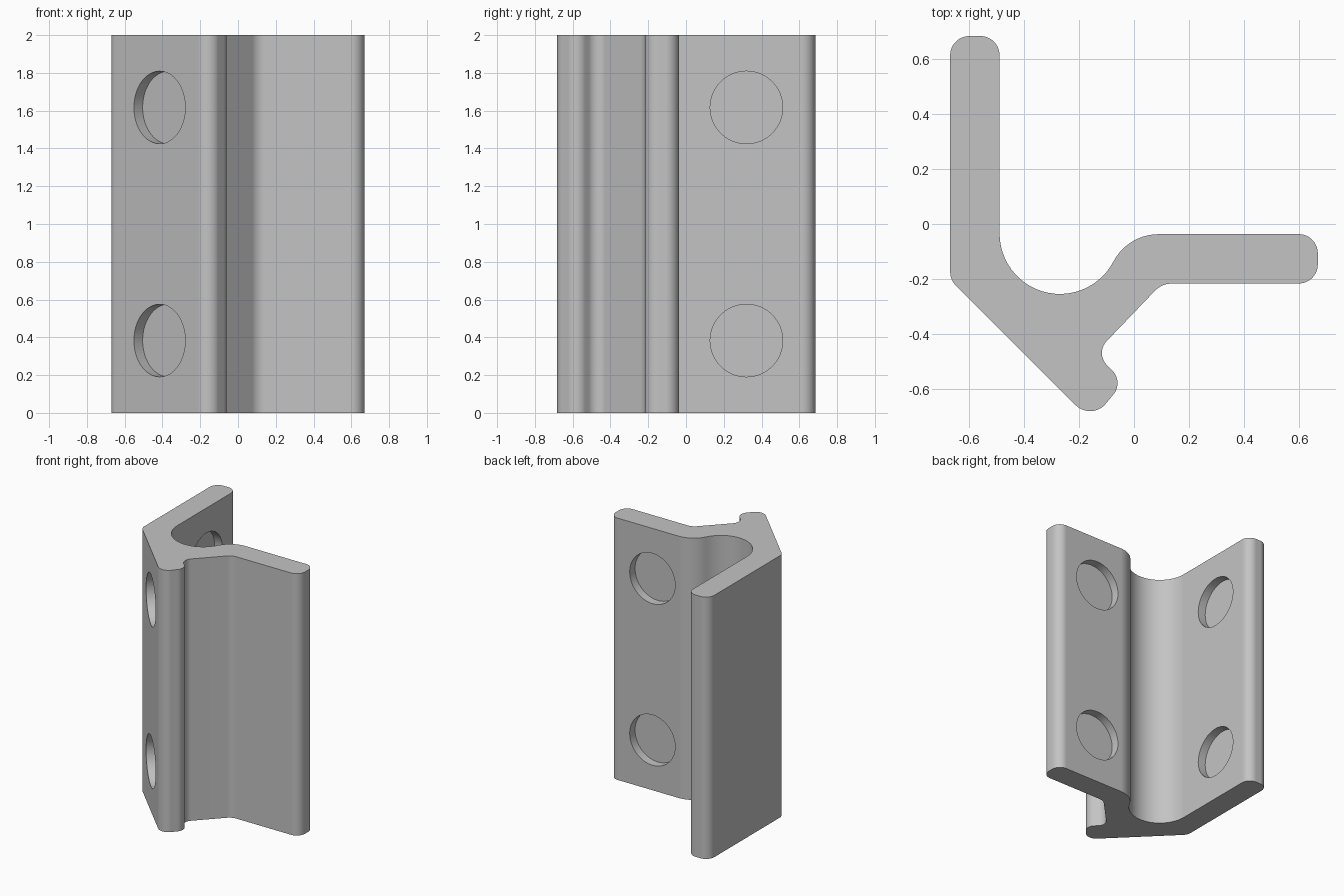
import bpy, bmesh
from math import cos, sin, radians
from mathutils import Vector

default = bpy.data.objects.get("Cube")
if default:
    bpy.data.objects.remove(default, do_unlink=True)

HEIGHT = 2.0
HOLE_R, HOLE_DEPTH = 0.192, 0.065

grey = bpy.data.materials.new("plain grey")
grey.use_nodes = True
colour = (0.55, 0.55, 0.55, 1)
grey.diffuse_color = colour
grey.node_tree.nodes["Principled BSDF"].inputs["Base Color"].default_value = colour


def arc(cx, cy, r, start, end):
    """Points on an arc, about one every six degrees."""
    n = max(4, round(abs(end - start) / 6))
    angles = [radians(start + (end - start) * i / n) for i in range(n + 1)]
    return [(cx + r * cos(a), cy + r * sin(a)) for a in angles]


# Cross-section, traced clockwise along the inner side and back along the outer side
outline = (
    arc(-0.60, 0.615, 0.07, 180, 90)          # end of the rear flange
    + arc(-0.56, 0.615, 0.07, 90, 0)
    + arc(-0.27, -0.035, 0.22, 180, 332.4)    # inner channel
    + arc(0.09, -0.223, 0.186, 152.4, 90)     # shoulder into the side flange
    + arc(0.60, -0.107, 0.07, 90, 0)          # end of the side flange
    + arc(0.60, -0.147, 0.07, 0, -90)
    + arc(0.138, -0.302, 0.085, 90, 135)      # outer inside corner
    + arc(-0.055, -0.47, 0.062, 135, 225)     # notch
    + arc(-0.125, -0.58, 0.065, 45, -45)      # rounded lip
    + arc(-0.16, -0.607, 0.075, -45, -135)
    + arc(-0.598, -0.174, 0.072, 225, 180)    # outer corner
)

# Extruded body
bm = bmesh.new()
base = bm.faces.new([bm.verts.new((x, y, 0)) for x, y in outline])
top = bmesh.ops.extrude_face_region(bm, geom=[base])["geom"]
bmesh.ops.translate(bm, vec=(0, 0, HEIGHT),
                    verts=[v for v in top if isinstance(v, bmesh.types.BMVert)])
bmesh.ops.recalc_face_normals(bm, faces=bm.faces)
mesh = bpy.data.meshes.new("angle_bracket")
bm.to_mesh(mesh)
bm.free()
bracket = bpy.data.objects.new("angle_bracket", mesh)
bpy.context.collection.objects.link(bracket)
mesh.materials.append(grey)

# Round blind holes: point on the face and the direction the face looks in
faces = [
    ((-0.49, 0.32), (1, 0, 0)),
    ((0.31, -0.037), (0, 1, 0)),
    ((-0.415, -0.458), (-1, -1, 0)),
]
bpy.context.view_layer.objects.active = bracket
for (x, y), direction in faces:
    normal = Vector(direction).normalized()
    for z in (0.383, HEIGHT - 0.383):
        bpy.ops.mesh.primitive_cylinder_add(
            vertices=64, radius=HOLE_R, depth=2 * HOLE_DEPTH, location=(x, y, z),
            rotation=normal.to_track_quat("Z", "Y").to_euler())
        cutter = bpy.context.object
        cutter.name = "hole_cutter"
        cutter.hide_render = True
        cutter.data.materials.append(grey)
        cut = bracket.modifiers.new("hole", "BOOLEAN")
        cut.operation = "DIFFERENCE"
        cut.solver = "EXACT"
        cut.object = cutter
        bpy.context.view_layer.objects.active = bracket
        bpy.ops.object.modifier_apply(modifier=cut.name)
        bpy.data.objects.remove(cutter, do_unlink=True)

# Smooth curves with crisp rims
bpy.ops.object.select_all(action="DESELECT")
bracket.select_set(True)
bpy.context.view_layer.objects.active = bracket
bpy.ops.object.shade_smooth_by_angle(angle=radians(25))
weighted = bracket.modifiers.new("even shading", "WEIGHTED_NORMAL")
weighted.keep_sharp = True
